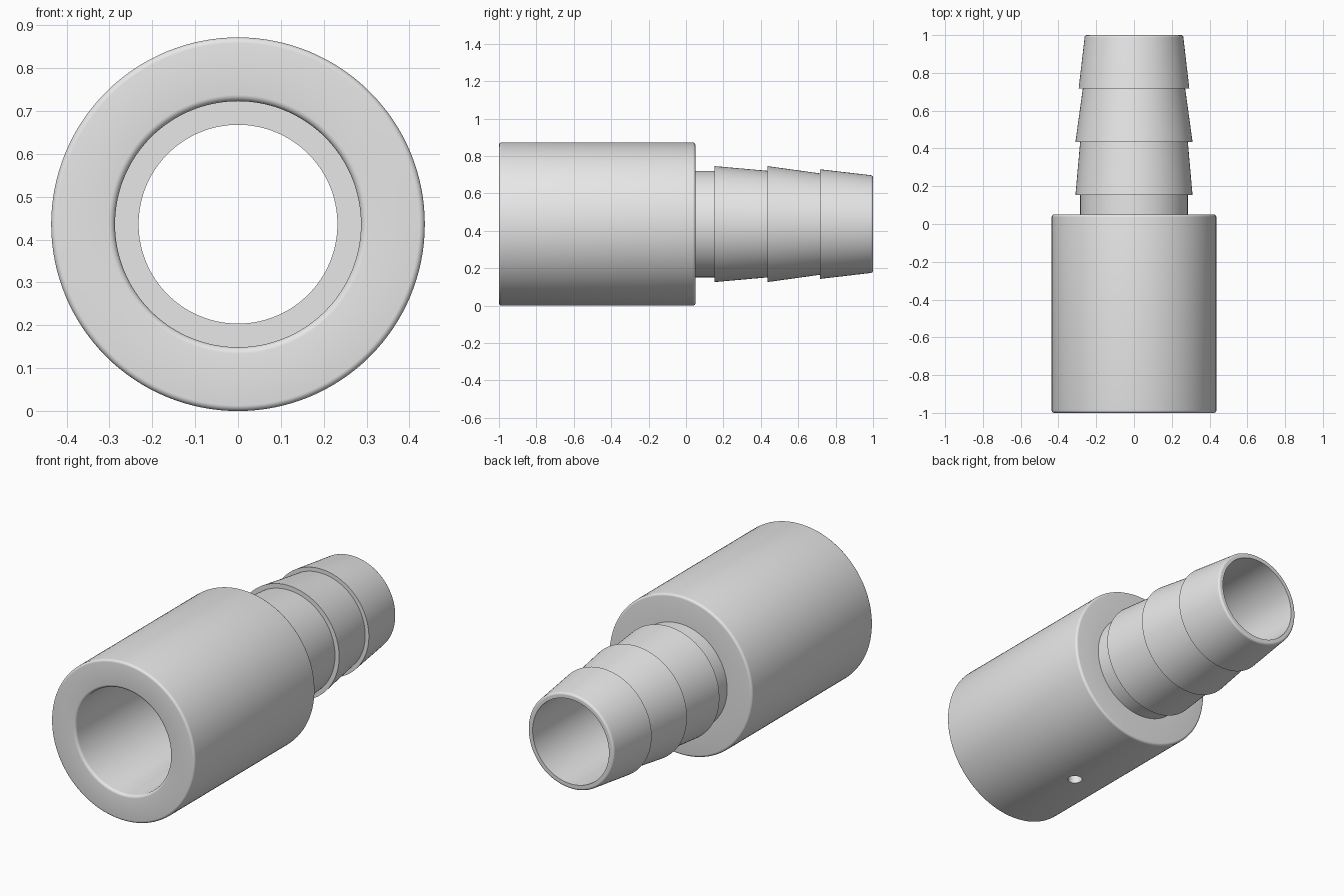
import bpy
import bmesh
from math import radians, pi
from mathutils import Vector, Matrix

cube = bpy.data.objects.get("Cube")
if cube:
    bpy.data.objects.remove(cube, do_unlink=True)

AXIS_Z = 0.436
SEGMENTS = 128

grey = bpy.data.materials.new("plain_grey")
grey.use_nodes = True
colour = (0.8, 0.8, 0.8, 1)
grey.diffuse_color = colour
grey.node_tree.nodes["Principled BSDF"].inputs["Base Color"].default_value = colour


def rounded(corners, steps=4):
    """Turn (radius, y, fillet) corners into a closed profile with rounded corners."""
    points = []
    for i, (r, y, fillet) in enumerate(corners):
        corner = Vector((r, y))
        if not fillet:
            points.append(corner)
            continue
        before = Vector(corners[i - 1][:2])
        after = Vector(corners[(i + 1) % len(corners)][:2])
        a = corner + (before - corner).normalized() * fillet
        b = corner + (after - corner).normalized() * fillet
        # Circular arc for a square corner, close to it for the tapered ones
        centre = a + b - corner
        for k in range(steps + 1):
            direction = a.lerp(b, k / steps) - centre
            points.append(centre + direction.normalized() * fillet)
    return points


# Half section of the hose fitting: collar, barbs, tip, stepped bore
section = [
    (0.287, -1.0, 0.015),
    (0.436, -1.0, 0.013),
    (0.436, 0.05, 0.013),
    (0.285, 0.05, 0),
    (0.285, 0.153, 0),
    (0.31, 0.153, 0),
    (0.285, 0.435, 0),
    (0.31, 0.435, 0),
    (0.271, 0.717, 0),
    (0.293, 0.717, 0),
    (0.26, 1.0, 0.012),
    (0.232, 1.0, 0),
    (0.232, -0.08, 0),
    (0.287, -0.08, 0),
]

# Revolve the section around the y axis
bm = bmesh.new()
verts = [bm.verts.new((p.x, p.y, 0)) for p in rounded(section)]
edges = [bm.edges.new((v, verts[(i + 1) % len(verts)])) for i, v in enumerate(verts)]
bmesh.ops.spin(bm, geom=verts + edges, cent=(0, 0, 0), axis=(0, 1, 0),
               angle=2 * pi, steps=SEGMENTS, use_merge=True)
bmesh.ops.remove_doubles(bm, verts=bm.verts[:], dist=0.0001)
bmesh.ops.recalc_face_normals(bm, faces=bm.faces[:])
mesh = bpy.data.meshes.new("hose_fitting")
bm.to_mesh(mesh)
bm.free()
fitting = bpy.data.objects.new("hose_fitting", mesh)
fitting.location.z = AXIS_Z
mesh.materials.append(grey)
bpy.context.collection.objects.link(fitting)

# Small drain hole through the underside of the collar
bm = bmesh.new()
bmesh.ops.create_cone(bm, cap_ends=True, segments=32, radius1=0.037, radius2=0.037,
                      depth=0.4, matrix=Matrix.Translation((0, -0.48, 0.06)))
drill_mesh = bpy.data.meshes.new("drain_hole_cutter")
bm.to_mesh(drill_mesh)
bm.free()
drill_mesh.materials.append(grey)
drill = bpy.data.objects.new("drain_hole_cutter", drill_mesh)
drill.hide_render = True
bpy.context.collection.objects.link(drill)

cut = fitting.modifiers.new("drain_hole", 'BOOLEAN')
cut.operation = 'DIFFERENCE'
cut.solver = 'EXACT'
cut.object = drill
bpy.ops.object.select_all(action='DESELECT')
fitting.select_set(True)
bpy.context.view_layer.objects.active = fitting
bpy.context.view_layer.update()
bpy.ops.object.modifier_apply(modifier=cut.name)
bpy.data.objects.remove(drill, do_unlink=True)

bpy.ops.object.shade_smooth_by_angle(angle=radians(30))
